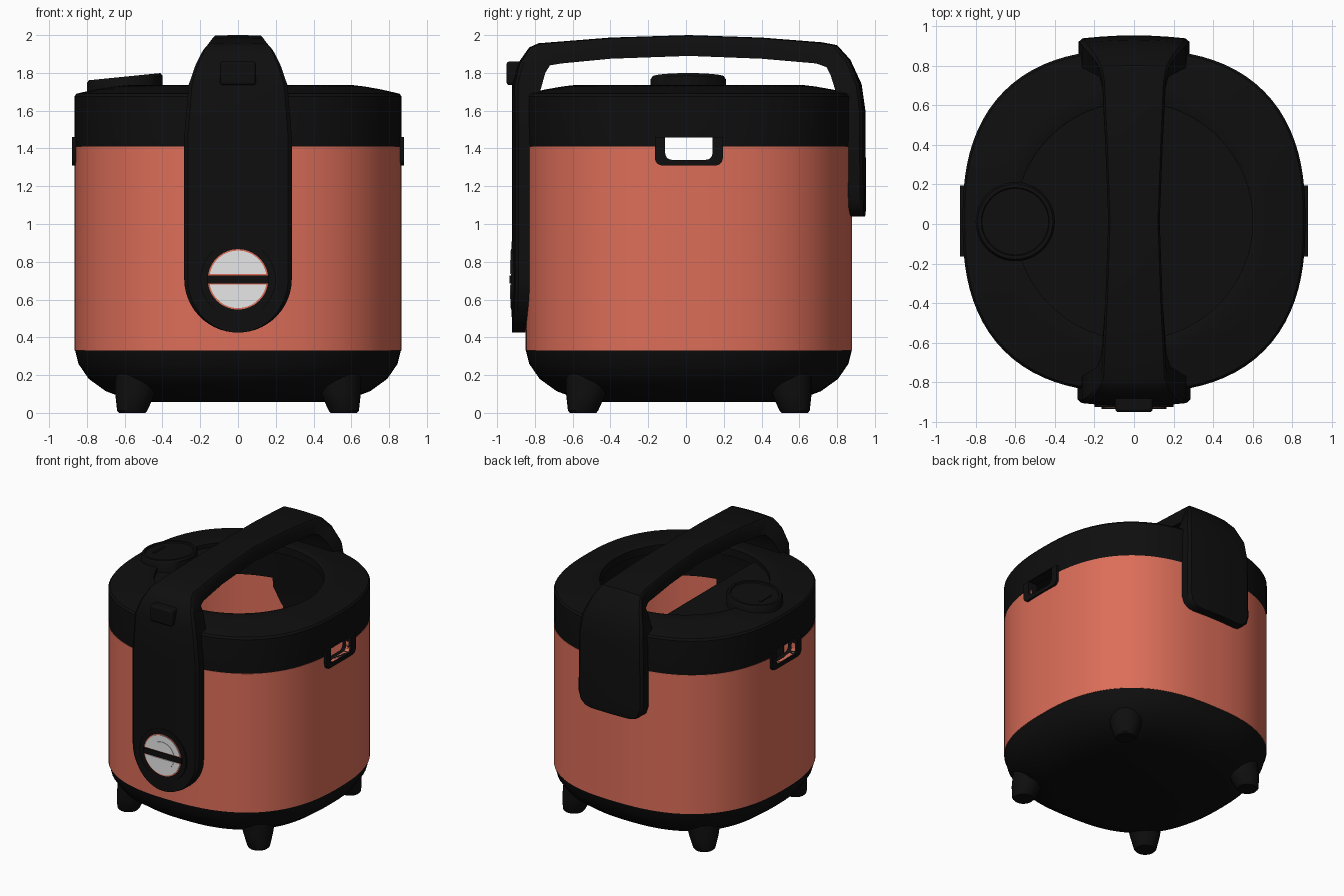
import bpy, bmesh, math
from mathutils import Vector

if "Cube" in bpy.data.objects:
    bpy.data.objects.remove(bpy.data.objects["Cube"])

CY = 0.015      # body centre along y
SEG = 96


def material(name, rgb):
    m = bpy.data.materials.new(name)
    m.use_nodes = True
    m.diffuse_color = (*rgb, 1)
    m.node_tree.nodes["Principled BSDF"].inputs["Base Color"].default_value = (*rgb, 1)
    return m


BLACK = material("black plastic", (0.0045, 0.0045, 0.0045))
CORAL = material("coral shell", (0.72, 0.155, 0.1))
WHITE = material("pale dial", (0.8, 0.8, 0.8))


def loft(name, rings, mat, closed=False):
    """Skin equal-length rings; cap the ends, or join last to first."""
    bm = bmesh.new()
    vs = [[bm.verts.new(p) for p in ring] for ring in rings]
    pairs = list(zip(vs, vs[1:]))
    if closed:
        pairs.append((vs[-1], vs[0]))
    else:
        bm.faces.new(vs[0])
        bm.faces.new(vs[-1])
    n = len(vs[0])
    for a, b in pairs:
        for i in range(n):
            j = (i + 1) % n
            bm.faces.new((a[i], a[j], b[j], b[i]))
    bmesh.ops.recalc_face_normals(bm, faces=bm.faces)
    me = bpy.data.meshes.new(name)
    bm.to_mesh(me)
    bm.free()
    me.materials.append(mat)
    ob = bpy.data.objects.new(name, me)
    bpy.context.collection.objects.link(ob)
    return ob


def oval(half, z, power=2.5, x=0, y=CY, seg=SEG):
    """Squarish oval ring; power 2 gives a circle."""
    pts = []
    for i in range(seg):
        a = math.tau * i / seg
        c, s = math.cos(a), math.sin(a)
        r = half / (abs(c) ** power + abs(s) ** power) ** (1 / power)
        pts.append(Vector((x + r * c, y + r * s, z)))
    return pts


def along_y(name, pts, y0, y1, mat):
    return loft(name, [[(x, y, z) for x, z in pts] for y in (y0, y1)], mat)


def along_x(name, pts, x0, x1, mat):
    return loft(name, [[(x, y, z) for y, z in pts] for x in (x0, x1)], mat)


def arc(r, a0, a1, cx=0, cz=0, n=32):
    return [(cx + r * math.cos(a0 + (a1 - a0) * i / n),
             cz + r * math.sin(a0 + (a1 - a0) * i / n)) for i in range(n + 1)]


def cup(half, z0, z1, r):
    """Profile with rounded lower corners, in y and z."""
    return ([(CY - half, z1)]
            + arc(r, math.pi, 1.5 * math.pi, CY - half + r, z0 + r, 6)
            + arc(r, 1.5 * math.pi, math.tau, CY + half - r, z0 + r, 6)
            + [(CY + half, z1)])


# Base bowl and tapered feet
base_profile = [(.45, .058), (.58, .07), (.70, .115), (.79, .18), (.845, .26), (.865, .34)]
loft("base", [oval(h, z) for h, z in base_profile], BLACK)
for sx in (-1, 1):
    for sy in (-1, 1):
        foot = [(.56, .07, 0), (.56, .08, .012), (.545, .105, .1), (.52, .13, .22)]
        loft("foot", [oval(r, z, 2, sx * c, CY + sy * c, 24) for c, r, z in foot], BLACK)

# Hollow body wall
body = loft("body_shell", [oval(.865, .33), oval(.865, 1.41),
                           oval(.835, 1.41), oval(.835, .33)], CORAL, True)

# Lid ring with a round opening
lid_profile = [(.863, 1.41, 2.5), (.866, 1.46, 2.5), (.866, 1.675, 2.5), (.855, 1.69, 2.5),
               (.76, 1.712, 2.4), (.67, 1.728, 2.2), (.61, 1.735, 2), (.6, 1.73, 2),
               (.6, 1.67, 2), (.80, 1.64, 2.5), (.82, 1.35, 2.5), (.833, 1.35, 2.5),
               (.833, 1.41, 2.5)]
lid = loft("lid", [oval(h, z, p) for h, z, p in lid_profile], BLACK, True)

# Side grips, cut right through the walls
grips = [along_x("side_grip", cup(.18, 1.31, 1.46, .04), s * .80, s * .878, BLACK)
         for s in (-1, 1)]
cutter = along_x("grip_cutter", cup(.125, 1.34, 1.459, .035), -1.2, 1.2, BLACK)
cutter.hide_render = True
for ob in [body, lid] + grips:
    mod = ob.modifiers.new("opening", "BOOLEAN")
    mod.operation = "DIFFERENCE"
    mod.solver = "EXACT"
    mod.object = cutter
    bpy.context.view_layer.objects.active = ob
    bpy.ops.object.modifier_apply(modifier=mod.name)
bpy.data.objects.remove(cutter)

# Inner lid shelf beside the vent
shelf = arc(.61, math.radians(109), math.radians(251), 0, CY)
loft("lid_shelf", [[(x, y, z) for x, y in shelf] for z in (1.67, 1.7)], BLACK)

# Steam vent with a sloped cap and a slot
vent = [oval(r, z, 2, -.6, .012, 48) for r, z in
        ((.2, 1.66), (.2, 1.765), (.19, 1.78), (.172, 1.78), (.168, 1.77), (.05, 1.77))]
for ring in vent[1:]:
    for p in ring:
        p.z += .1 * (p.x + .6)
loft("steam_vent", vent, BLACK)
slot = cup(.06, 0, 0, .01)
loft("vent_slot", [[(x, y, z) for x, y in ((-.7, -.05), (-.68, -.05), (-.68, .08), (-.7, .08))]
                   for z in (1.75, 1.766)], BLACK)

# Front panel, arched carry handle and rear panel as one swept strap
stations = []
for i in range(13):
    a = .08 + (math.pi / 2 - .08) * i / 12
    z = .71 - .285 * math.cos(a)
    stations.append((-.92, z, -.80, z, .285 * math.sin(a)))
stations += [
    (-.92, 1.46, -.78, 1.46, .285), (-.92, 1.74, -.77, 1.71, .262),
    (-.89, 1.85, -.745, 1.80, .225), (-.83, 1.935, -.72, 1.84, .185),
    (-.78, 1.957, -.66, 1.85, .165), (-.4, 1.987, -.4, 1.875, .145),
    (.015, 2.0, .015, 1.89, .13), (.4, 1.987, .4, 1.875, .145),
    (.72, 1.962, .69, 1.85, .16), (.80, 1.947, .745, 1.83, .175),
    (.87, 1.87, .765, 1.79, .215), (.93, 1.74, .79, 1.71, .262),
    (.95, 1.6, .80, 1.6, .275), (.953, 1.14, .84, 1.14, .28),
    (.953, 1.08, .84, 1.08, .262), (.95, 1.05, .84, 1.05, .225), (.948, 1.04, .84, 1.04, .18)]
outer_cols = (-1, -.93, -.6, -.3, 0, .3, .6, .93, 1)
rings = []
for oy, oz, iy, iz, w in stations:
    out, inn = Vector((0, oy, oz)), Vector((0, iy, iz))
    inward = (inn - out).normalized()
    ring = []
    for f in outer_cols:
        sag = .22 * (f * w) ** 2 + (.015 if abs(f) == 1 else 0)
        ring.append(out + inward * sag + Vector((f * w, 0, 0)))
    ring += [inn + Vector((f * w, 0, 0)) for f in (1, 0, -1)]
    rings.append(ring)
loft("handle_strap", rings, BLACK)

# Lid release button
button = along_y("release_button", [(-.095, 1.735), (.095, 1.735), (.095, 1.86), (-.095, 1.86)],
                 -.95, -.85, BLACK)
bev = button.modifiers.new("soft edges", "BEVEL")
bev.width = .015
bev.segments = 3

# Front dial: dark bezel, coral rim, two pale halves and a dark bar
DZ = .707
along_y("dial_bezel", arc(.2, 0, math.tau * 47 / 48, 0, DZ, 47), -.924, -.9, BLACK)
along_y("dial_rim", arc(.16, 0, math.tau * 47 / 48, 0, DZ, 47), -.927, -.9, CORAL)
for s in (-1, 1):
    for label, r, y in (("outer", .152, -.93), ("inner", .103, -.933)):
        a = math.asin(.027 / r)
        half = [(x, DZ + s * z) for x, z in arc(r, a, math.pi - a)]
        along_y("dial_half_" + label, half, y, -.9, WHITE)
along_y("dial_bar", [(-.165, DZ - .021), (.165, DZ - .021), (.165, DZ + .021), (-.165, DZ + .021)],
        -.935, -.9, BLACK)

# Smooth shading with sharp edges kept
bpy.ops.object.select_all(action="DESELECT")
for ob in bpy.context.scene.objects:
    if ob.type == "MESH":
        ob.select_set(True)
        bpy.context.view_layer.objects.active = ob
bpy.ops.object.shade_smooth_by_angle(angle=math.radians(35))
